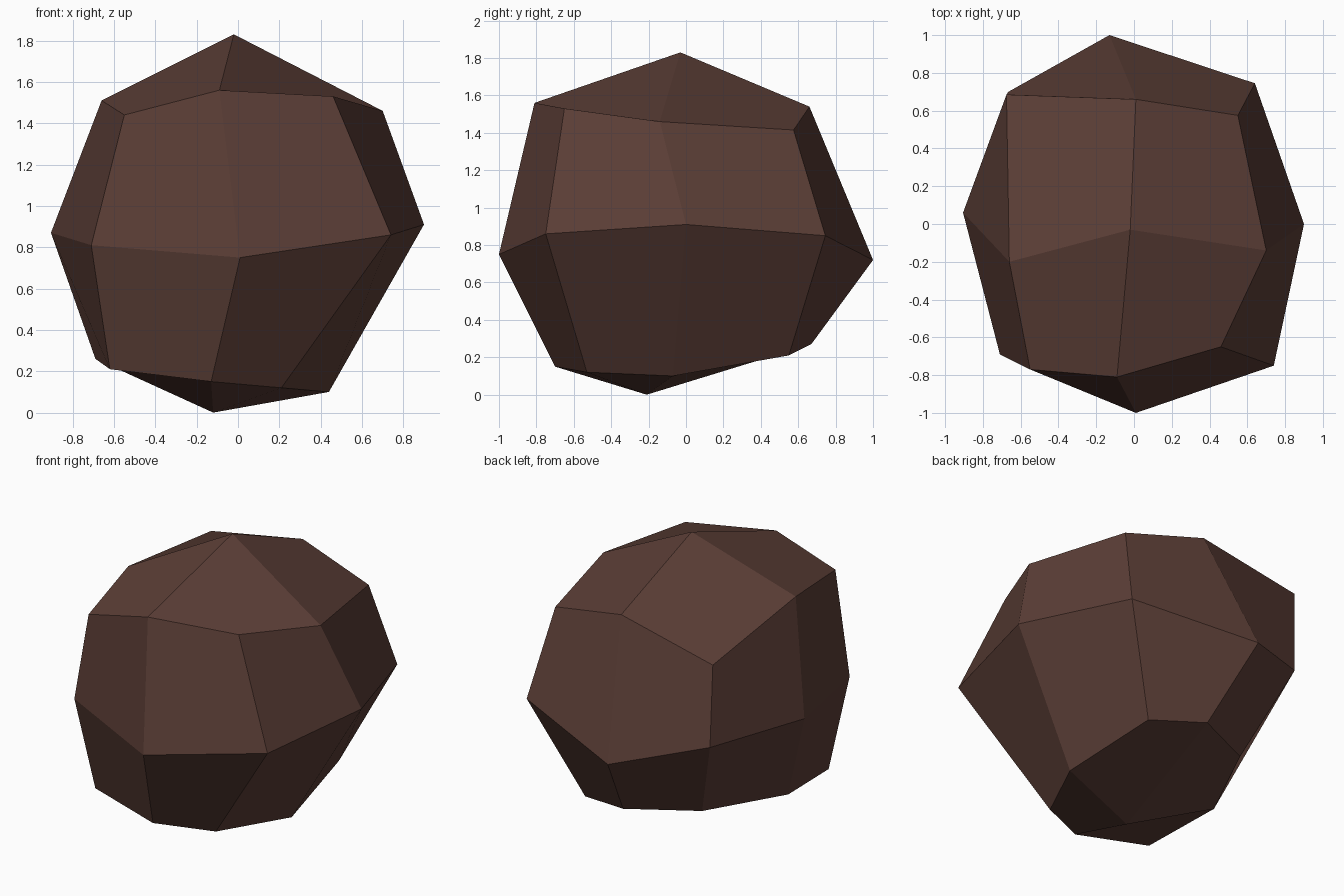
import bpy, bmesh

if "Cube" in bpy.data.objects:
    bpy.data.objects.remove(bpy.data.objects["Cube"])

# Rock: a once-subdivided cube whose points are pushed out to a rough boulder.
# Each layer runs front to back, and left to right within a row.
LOW = [(-.62, -.60, .21), (-.13, -.70, .15), (.21, -.53, .12),
       (-.69, -.08, .26), (-.12, -.21, .00), (.44, -.07, .10),
       (-.44, .46, .29), (-.01, .67, .27), (.35, .55, .21)]
MID = [(-.71, -.69, .81), (.01, -1.0, .75), (.74, -.75, .86),
       (-.905, .06, .87), None, (.90, .00, .91),
       (-.665, .70, .86), (-.13, 1.0, .72), (.64, .745, .85)]
TOP = [(-.55, -.77, 1.44), (-.09, -.81, 1.56), (.46, -.65, 1.53),
       (-.66, -.20, 1.51), (-.02, -.03, 1.83), (.70, -.14, 1.46),
       (-.675, .685, 1.40), (.01, .66, 1.54), (.55, .575, 1.415)]
layers = [LOW, MID, TOP]

bm = bmesh.new()
bmesh.ops.create_cube(bm, size=2)
bmesh.ops.subdivide_edges(bm, edges=bm.edges[:], cuts=1, use_grid_fill=True)
for v in bm.verts:
    i, j, k = (round(c) + 1 for c in v.co)
    v.co = layers[k][j * 3 + i]
bmesh.ops.recalc_face_normals(bm, faces=bm.faces[:])

mesh = bpy.data.meshes.new("rock")
bm.to_mesh(mesh)
bm.free()

# Single dark brown stone colour, flat facets
stone = bpy.data.materials.new("dark brown stone")
stone.diffuse_color = (0.105, 0.048, 0.037, 1)
stone.use_nodes = True
stone.node_tree.nodes["Principled BSDF"].inputs["Base Color"].default_value = stone.diffuse_color
mesh.materials.append(stone)
rock = bpy.data.objects.new("rock", mesh)
bpy.context.collection.objects.link(rock)
